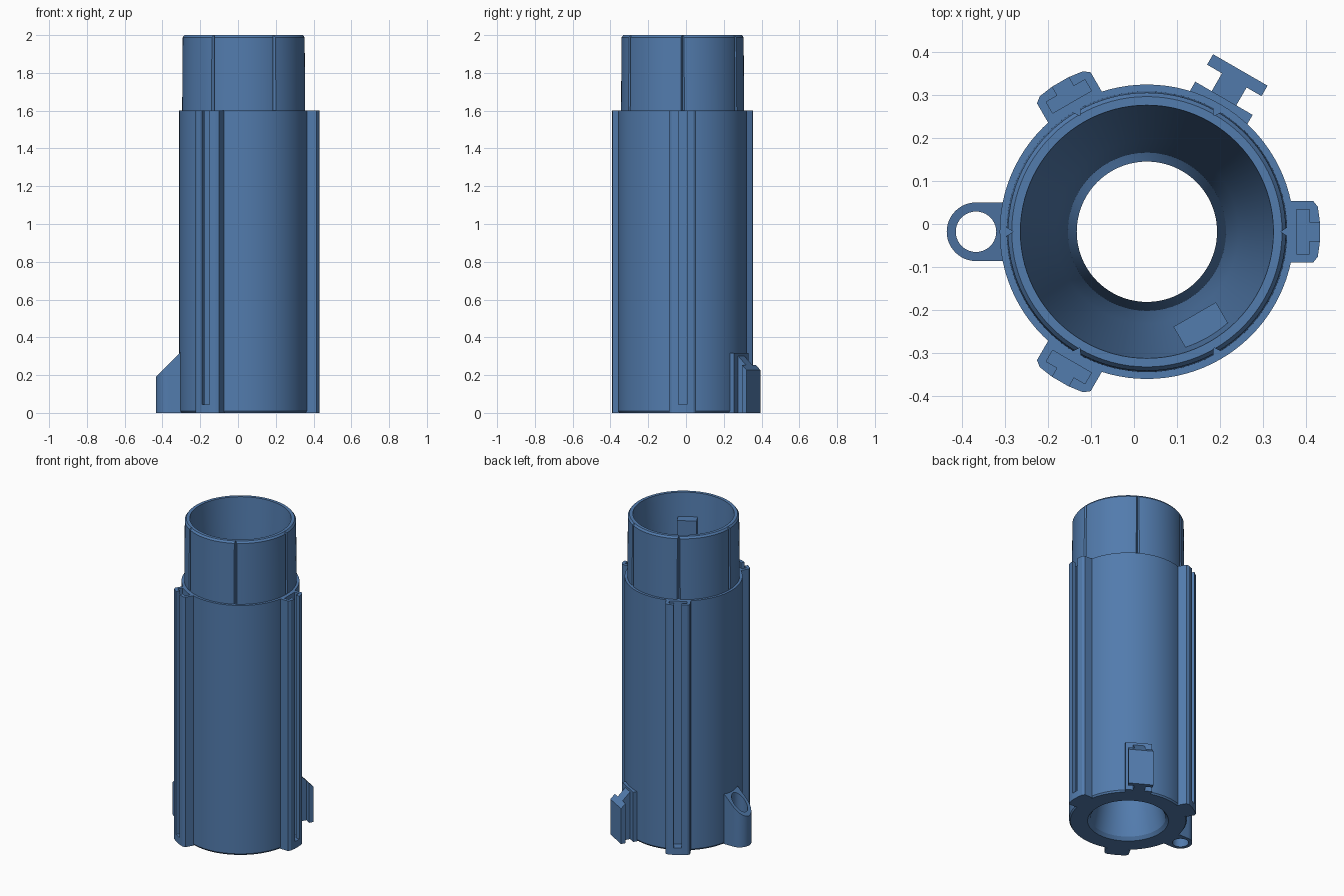
import bpy, bmesh, math
from mathutils import Matrix

cube = bpy.data.objects.get("Cube")
if cube:
    bpy.data.objects.remove(cube, do_unlink=True)

BLUE = (0.085, 0.2, 0.42, 1)
mat = bpy.data.materials.new("steel_blue")
mat.use_nodes = True
mat.diffuse_color = BLUE
mat.node_tree.nodes["Principled BSDF"].inputs["Base Color"].default_value = BLUE

AXIS = Matrix.Translation((0.03, -0.018, 0))  # tube axis


def finish(name, bm, angle=0):
    """Turn a bmesh into an object, turned about the tube axis."""
    bmesh.ops.recalc_face_normals(bm, faces=bm.faces)
    bm.transform(AXIS @ Matrix.Rotation(math.radians(angle), 4, 'Z'))
    me = bpy.data.meshes.new(name)
    bm.to_mesh(me)
    bm.free()
    me.materials.append(mat)
    ob = bpy.data.objects.new(name, me)
    bpy.context.collection.objects.link(ob)
    return ob


def prism(name, outline, bottom, top, angle=0):
    """Extrude an (r, t) outline; top is a height or a function of r."""
    height = top if callable(top) else (lambda r: top)
    bm = bmesh.new()
    low = [bm.verts.new((r, t, bottom)) for r, t in outline]
    high = [bm.verts.new((r, t, height(r))) for r, t in outline]
    bm.faces.new(low)
    bm.faces.new(high)
    n = len(outline)
    for i in range(n):
        j = (i + 1) % n
        bm.faces.new((low[i], low[j], high[j], high[i]))
    return finish(name, bm, angle)


def lathe(name, profile, steps=96):
    """Revolve a closed (r, z) profile."""
    bm = bmesh.new()
    rings = []
    for k in range(steps):
        a = math.tau * k / steps
        rings.append([bm.verts.new((r * math.cos(a), r * math.sin(a), z)) for r, z in profile])
    n = len(profile)
    for k in range(steps):
        a, b = rings[k], rings[(k + 1) % steps]
        for i in range(n):
            j = (i + 1) % n
            bm.faces.new((a[i], b[i], b[j], a[j]))
    return finish(name, bm)


def activate(ob):
    bpy.ops.object.select_all(action='DESELECT')
    ob.select_set(True)
    bpy.context.view_layer.objects.active = ob


def cut(ob, cutter):
    mod = ob.modifiers.new("cut", 'BOOLEAN')
    mod.operation = 'DIFFERENCE'
    mod.solver = 'EXACT'
    mod.object = cutter
    activate(ob)
    bpy.ops.object.modifier_apply(modifier=mod.name)
    bpy.data.objects.remove(cutter, do_unlink=True)


def smooth(ob):
    activate(ob)
    bpy.ops.object.shade_smooth_by_angle(angle=math.radians(25))


def mirrored(half):
    return half + [(r, -t) for r, t in reversed(half)]


# Tube: stepped outside, funnel bore narrowing to a throat
tube = lathe("tube_body", [
    (0.335, 0), (0.342, 0.01), (0.342, 1.6), (0.326, 1.6), (0.323, 1.988), (0.314, 2.0),
    (0.294, 2.0), (0.213, 0.9), (0.163, 0.3), (0.218, 0.02), (0.235, 0)])

# Six V grooves down the neck
for k in range(6):
    cut(tube, prism("groove_cutter", [(0.311, 0), (0.34, -0.019), (0.34, 0.019)],
                    1.601, 2.1, 60 * k))
smooth(tube)

# Three slotted rails, closed at the foot
corner = [(0.33, -0.072), (0.386, -0.072), (0.397, -0.058), (0.402, -0.022)]
slot = [(0.378, -0.022), (0.378, -0.052), (0.348, -0.052)]
for k in range(3):
    prism(f"rail_foot_{k + 1}", mirrored(corner), 0, 0.045, 120 * k)
    prism(f"slotted_rail_{k + 1}", mirrored(corner + slot), 0.045, 1.6, 120 * k)

# T bracket with a sloping top
prism("bracket_base", mirrored([(0.32, -0.077), (0.358, -0.077)]), 0, 0.318, 60)
prism("bracket_tee", mirrored([(0.35, -0.033), (0.406, -0.033), (0.406, -0.073), (0.434, -0.073)]),
      0, lambda r: 0.66 - r, 60)

# Guide loop with a sloping top and a bore
loop_r, outer, bore = 0.397, 0.068, 0.047
arc = [(loop_r + outer * math.cos(a), outer * math.sin(a))
       for a in (math.pi * (i / 24 - 0.5) for i in range(25))]
loop = prism("guide_loop", [(0.33, -outer)] + arc + [(0.33, outer)], 0,
             lambda r: 0.655 - r, 180)
circle = [(loop_r + bore * math.cos(math.tau * i / 40), bore * math.sin(math.tau * i / 40))
          for i in range(40)]
cut(loop, prism("bore_cutter", circle, -0.1, 0.6, 180))
smooth(loop)

# Key block inside the mouth
prism("inner_key", mirrored([(0.222, -0.057), (0.292, -0.057)]), 1.55, 1.85, -60)
